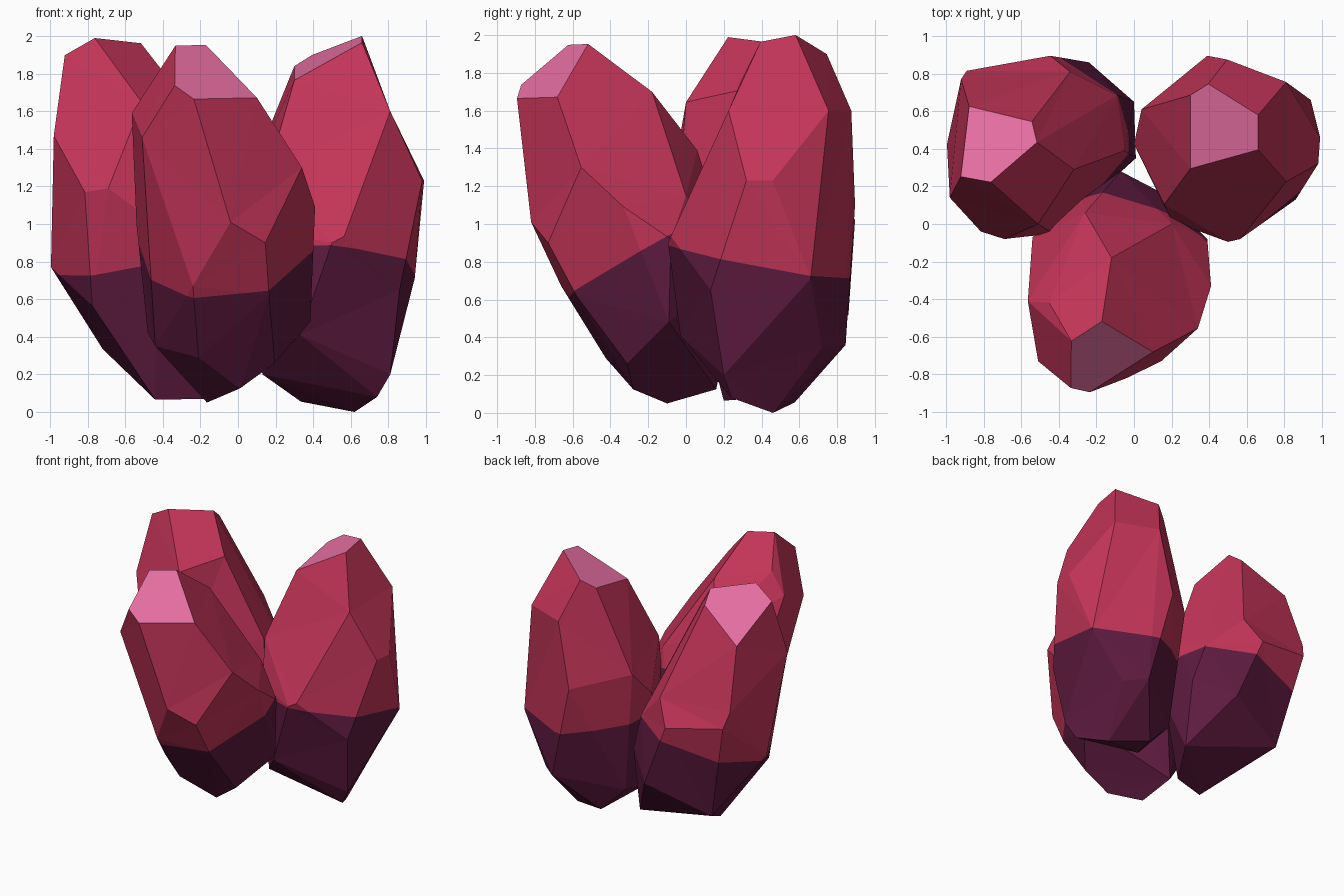
import bpy, bmesh, math
from mathutils import Vector


def material(name, rgb):
    m = bpy.data.materials.new(name)
    m.diffuse_color = (*rgb, 1)
    return m


RED = material("crystal red", (0.55, 0.035, 0.099))
DARK = material("dark plum base", (0.112, 0.0105, 0.05))
PINK = material("pink tip facet", (0.78, 0.156, 0.355))


def crystal(name, tip, body, split):
    """Convex cut gem: flat pink tip facet + body corners, dark below plane z = a+bx+cy."""
    tip = [Vector(p) for p in tip]
    # flatten the tip facet onto its mean plane
    c = sum(tip, Vector()) / len(tip)
    n = sum(((tip[i] - c).cross(tip[(i + 1) % len(tip)] - c) for i in range(len(tip))), Vector()).normalized()
    if n.z < 0:
        n = -n
    tip = [p - n * (p - c).dot(n) for p in tip]
    pts = []
    for p in map(Vector, body):
        pts.append(p - n * max(0, (p - c).dot(n) + 0.01))
    bm = bmesh.new()
    for p in tip + pts:
        bm.verts.new(p)
    res = bmesh.ops.convex_hull(bm, input=bm.verts[:])
    junk = {v for v in res["geom_interior"] + res["geom_unused"] if isinstance(v, bmesh.types.BMVert)}
    bmesh.ops.delete(bm, geom=list(junk), context="VERTS")
    # merge nearly flat triangles into facets
    bmesh.ops.dissolve_limit(bm, angle_limit=math.radians(9), verts=bm.verts[:], edges=bm.edges[:])
    bmesh.ops.triangulate(bm, faces=bm.faces[:])
    # colour boundary
    a, b, k = split
    up = Vector((-b, -k, 1))
    base = Vector((0, 0, a))
    bmesh.ops.bisect_plane(bm, geom=bm.verts[:] + bm.edges[:] + bm.faces[:], plane_co=base, plane_no=up)
    bmesh.ops.recalc_face_normals(bm, faces=bm.faces[:])
    for f in bm.faces:
        if (f.calc_center_median() - base).dot(up) < 0:
            f.material_index = 1
        elif all(abs((v.co - c).dot(n)) < 0.003 for v in f.verts):
            f.material_index = 2
    me = bpy.data.meshes.new(name)
    bm.to_mesh(me)
    bm.free()
    for m in (RED, DARK, PINK):
        me.materials.append(m)
    ob = bpy.data.objects.new(name, me)
    bpy.context.collection.objects.link(ob)


# front crystal, leaning forward
crystal("front_crystal",
        [(-.17, -.52, 1.955), (.10, -.68, 1.67), (-.235, -.895, 1.665), (-.335, -.875, 1.74), (-.335, -.62, 1.945)],
        [(-.12, -.18, 1.70), (-.45, -.42, 1.75), (-.565, -.41, 1.59), (-.51, -.73, 1.46),
         (.34, -.555, 1.30), (.41, -.33, 1.09), (-.26, .06, 1.39), (.2, 0, 1.15), (.39, -.08, .92),
         (-.54, -.07, 1.0), (-.04, -.82, 1.01), (.145, -.73, .90), (.165, -.58, .62), (-.24, -.66, .67),
         (-.48, -.1, .42), (-.44, -.28, .35), (.385, -.09, .48), (-.21, -.425, .29), (.195, -.31, .26),
         (.01, -.28, .125), (-.165, -.10, .05), (-.2, .16, .125), (-.07, .28, .7), (.14, .17, .7), (-.3, .2, .7)],
        (.968, .06, .56))

# rear left crystal
crystal("rear_left_crystal",
        [(-.92, .25, 1.895), (-.76, .22, 1.985), (-.52, .44, 1.97), (-.54, .54, 1.87), (-.88, .63, 1.68)],
        [(-.62, .075, 1.71), (-.51, 0, 1.645), (-.32, .29, 1.71), (-.98, .14, 1.47), (-.92, .77, 1.22),
         (-.89, .815, 1.1), (-.445, .895, 1.02), (-.34, .81, 1.2), (-.09, .685, .95), (-.05, .39, 1.1),
         (-.69, -.08, 1.19), (-.815, -.04, 1.17), (-.995, .425, .77), (-.43, -.05, 1.0), (-.775, .08, .565),
         (0, .65, .65), (.01, .35, .6), (-.31, .86, .65), (-.24, .86, .52),
         (-.72, .71, .335), (-.44, .2, .065), (-.18, .27, .07), (0, .57, .14)],
        (.876, .2, .12))

# rear right crystal
crystal("rear_right_crystal",
        [(.30, .295, 1.765), (.66, .395, 1.965), (.66, .58, 2.0), (.395, .745, 1.90), (.30, .685, 1.84)],
        [(.81, .225, 1.60), (.81, .755, 1.60), (.495, .875, 1.60), (.16, .105, 1.28), (.04, .61, 1.2),
         (.98, .32, 1.23), (.99, .46, 1.23), (.39, .895, 1.1), (0, .425, 1.0), (.565, -.08, .935),
         (.5, -.095, .90), (.2, .015, .95), (.86, .13, .65), (.94, .66, .71), (.5, .86, .72),
         (.33, -.03, .41), (.57, .845, .36), (.71, .72, .345), (.81, .2, .2), (.74, .24, .08),
         (.62, .46, .0), (.335, .575, .055), (.13, .2, .2), (.14, .55, .25)],
        (.9, -.06, -.18))
